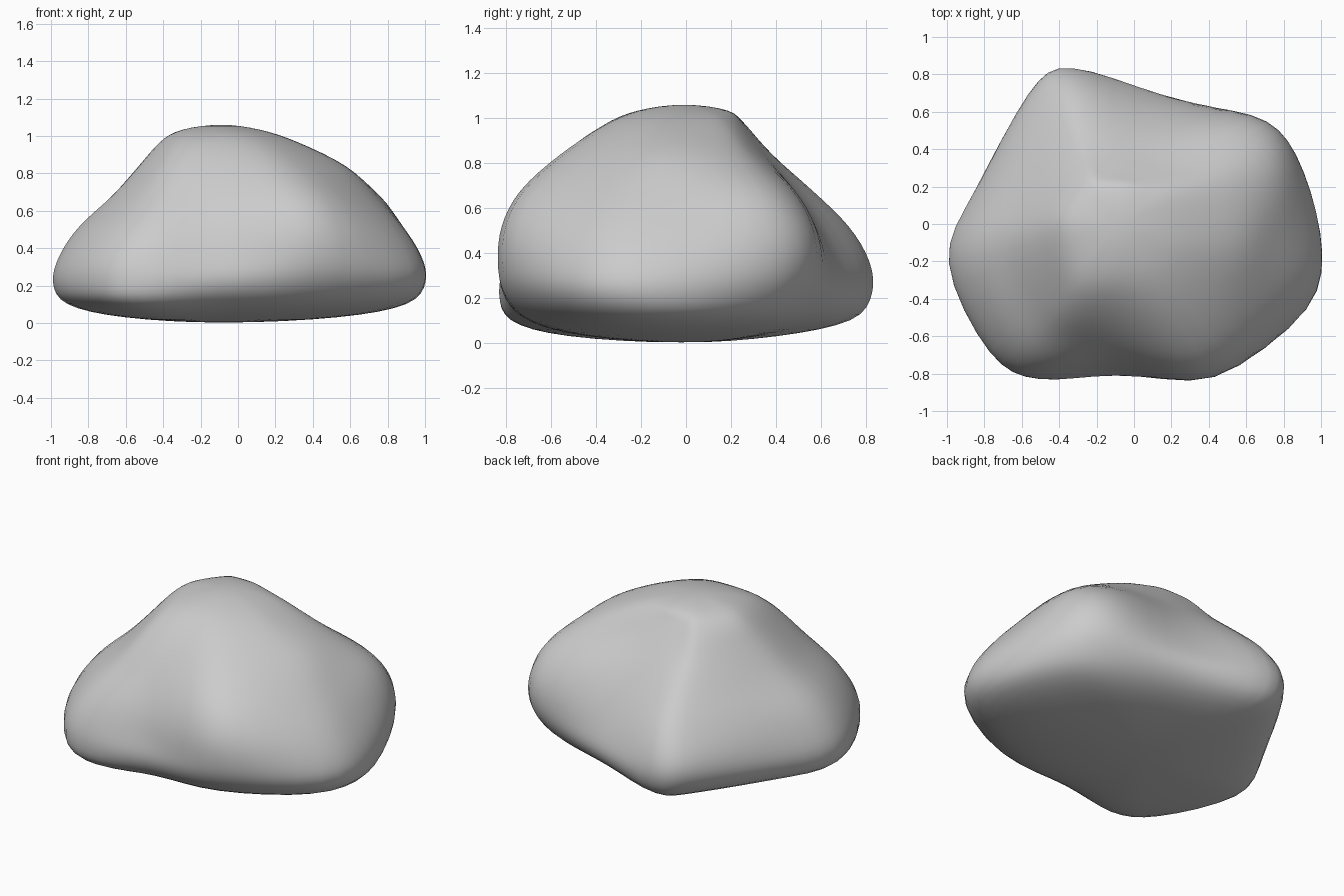
import bpy, bmesh
from mathutils import Vector

if "Cube" in bpy.data.objects:
    bpy.data.objects.remove(bpy.data.objects["Cube"])

# Widest outline of the boulder seen from above, counter-clockwise from the right
OUTLINE = [(1.0, -.05), (.87, .38), (.64, .59), (.15, .69), (-.34, .84), (-.57, .72),
           (-.85, .18), (-1.01, -.20), (-.77, -.70), (-.51, -.835), (-.10, -.805),
           (.43, -.84), (.94, -.455)]

# Height of each layer, then how far each outline point reaches out at that height
LAYERS = [
    (.03, [.58, .52, .52, .50, .50, .48, .56, .58, .62, .64, .56, .50, .55]),
    (.10, [.92, .85, .80, .85, .90, .83, .90, .92, .94, .95, .88, .81, .88]),
    (.22, [1.0, .97, .94, 1.0, 1.0, .97, 1.0, 1.0, 1.0, 1.0, 1.0, .95, 1.0]),
    (.36, [.98, 1.0, 1.0, .95, .99, .97, .96, .96, .97, .97, .97, 1.0, .98]),
    (.52, [.89, .97, .97, .84, .88, .84, .85, .84, .85, .88, .91, .99, .89]),
    (.68, [.77, .87, .82, .70, .68, .66, .68, .64, .67, .73, .80, .89, .75]),
    (.84, [.62, .62, .54, .52, .46, .49, .53, .48, .51, .58, .64, .66, .58]),
    (.97, [.37, .38, .37, .37, .32, .36, .41, .35, .37, .41, .45, .41, .37]),
]
SUMMIT = Vector((-.09, -.01))
STEPS = 4


def spline(a, b, c, d, t):
    """Smooth curve from b to c."""
    return .5 * (2 * b + (c - a) * t + (2 * a - 5 * b + 4 * c - d) * t * t
                 + (3 * b - a - 3 * c + d) * t ** 3)


def ring(z, reach):
    return [(SUMMIT + (Vector(p) - SUMMIT) * f).to_3d() + Vector((0, 0, z))
            for p, f in zip(OUTLINE, reach)]


def refine_ring(pts):
    n = len(pts)
    return [spline(pts[i - 1], pts[i], pts[(i + 1) % n], pts[(i + 2) % n], s / STEPS)
            for i in range(n) for s in range(STEPS)]


def across(row):
    """Continue a row past the pole so that the cap is rounded."""
    return [Vector((2 * SUMMIT.x - p.x, 2 * SUMMIT.y - p.y, p.z)) for p in row]


# Rows from the underside to the summit, which is capped by a round dome
dome = [.21 / (Vector(p) - SUMMIT).length for p in OUTLINE]
rows = [refine_ring(ring(z, f)) for z, f in LAYERS + [(1.034, dome)]]
count = len(rows[0])
low = [Vector((SUMMIT.x, SUMMIT.y, .0))] * count
high = [Vector((SUMMIT.x, SUMMIT.y, 1.062))] * count
rows = [across(rows[0]), low] + rows + [high, across(rows[-1])]

surface = []
for k in range(1, len(rows) - 2):
    for s in range(STEPS):
        surface.append([spline(a, b, c, d, s / STEPS) for a, b, c, d in
                        zip(rows[k - 1], rows[k], rows[k + 1], rows[k + 2])])
surface.append(high)

# Boulder skin
bm = bmesh.new()
grid = [[bm.verts.new(p) for p in row] for row in surface]
for r0, r1 in zip(grid, grid[1:]):
    for i in range(count):
        j = (i + 1) % count
        bm.faces.new((r0[i], r0[j], r1[j], r1[i]))
bmesh.ops.remove_doubles(bm, verts=bm.verts, dist=1e-4)
for _ in range(4):
    bmesh.ops.smooth_vert(bm, verts=bm.verts, factor=.5,
                          use_axis_x=True, use_axis_y=True, use_axis_z=True)
bmesh.ops.recalc_face_normals(bm, faces=bm.faces)
for f in bm.faces:
    f.smooth = True
mesh = bpy.data.meshes.new("boulder")
bm.to_mesh(mesh)
bm.free()

stone = bpy.data.materials.new("grey_stone")
stone.diffuse_color = (.6, .6, .6, 1)
stone.use_nodes = True
stone.node_tree.nodes["Principled BSDF"].inputs["Base Color"].default_value = stone.diffuse_color
mesh.materials.append(stone)
boulder = bpy.data.objects.new("boulder", mesh)
bpy.context.collection.objects.link(boulder)
